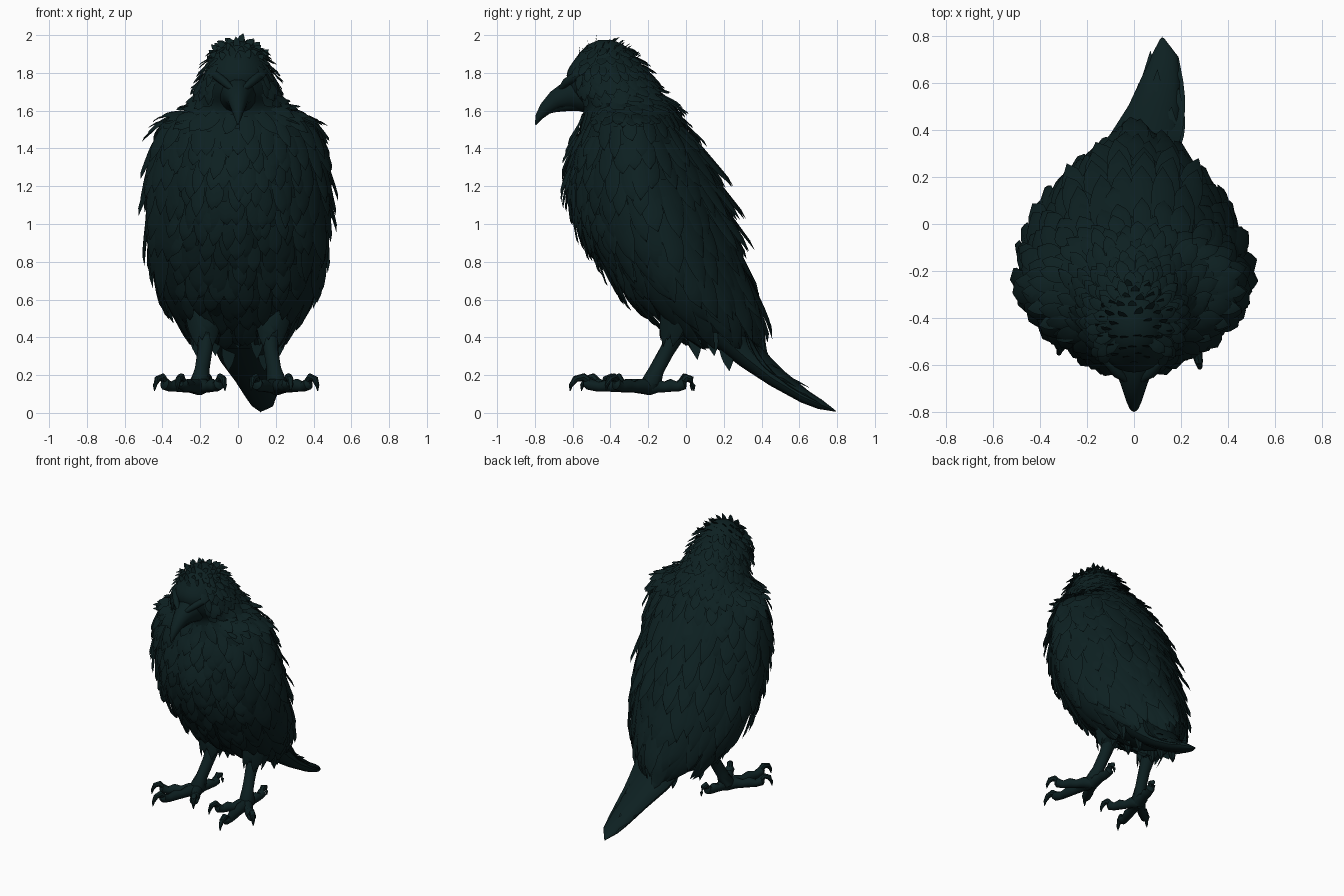
import bpy, bmesh, math, random
from mathutils import Vector
from mathutils.bvhtree import BVHTree

random.seed(4)
cube = bpy.data.objects.get("Cube")
if cube:
    bpy.data.objects.remove(cube, do_unlink=True)

plumage = bpy.data.materials.new("dark teal")
plumage.use_nodes = True
COLOR = (0.004, 0.0145, 0.0155, 1)
plumage.diffuse_color = COLOR
plumage.node_tree.nodes["Principled BSDF"].inputs["Base Color"].default_value = COLOR


def finish(name, bm, angle=40, normals=True):
    if normals:
        bmesh.ops.recalc_face_normals(bm, faces=bm.faces)
    mesh = bpy.data.meshes.new(name)
    bm.to_mesh(mesh)
    bm.free()
    mesh.materials.append(plumage)
    ob = bpy.data.objects.new(name, mesh)
    bpy.context.collection.objects.link(ob)
    bpy.ops.object.select_all(action='DESELECT')
    ob.select_set(True)
    bpy.context.view_layer.objects.active = ob
    bpy.ops.object.shade_smooth_by_angle(angle=math.radians(angle))


def loft(bm, rings):
    """Skin a list of closed rings and cap both ends."""
    rows = [[bm.verts.new(p) for p in ring] for ring in rings]
    n = len(rows[0])
    for a, b in zip(rows, rows[1:]):
        for i in range(n):
            bm.faces.new((a[i], a[(i + 1) % n], b[(i + 1) % n], b[i]))
    bm.faces.new(rows[0][::-1])
    bm.faces.new(rows[-1])


def tube(bm, path, radii, sides=10, flat=1.0):
    """Tapered tube along a path; flat scales its height."""
    pts = [Vector(p) for p in path]
    rings = []
    for i, p in enumerate(pts):
        d = (pts[min(i + 1, len(pts) - 1)] - pts[max(i - 1, 0)]).normalized()
        ref = Vector((0, 0, 1)) if abs(d.z) < 0.9 else Vector((0, -1, 0))
        side = d.cross(ref).normalized()
        up = side.cross(d)
        rings.append([p + radii[i] * (side * math.cos(t) + up * math.sin(t) * flat)
                      for t in (math.tau * k / sides for k in range(sides))])
    loft(bm, rings)


# Body: height, front y, back y, half width
SECTIONS = [(0.34, 0.10, 0.38, 0.08), (0.42, -0.04, 0.39, 0.22), (0.6, -0.29, 0.35, 0.37),
            (0.8, -0.45, 0.28, 0.44), (1.0, -0.57, 0.21, 0.465), (1.2, -0.62, 0.14, 0.465),
            (1.4, -0.6, 0.06, 0.45), (1.54, -0.55, -0.02, 0.4), (1.62, -0.55, -0.06, 0.26),
            (1.7, -0.61, -0.14, 0.21), (1.8, -0.63, -0.2, 0.18), (1.9, -0.57, -0.275, 0.13),
            (1.95, -0.52, -0.33, 0.085), (1.975, -0.46, -0.39, 0.025)]


def section(z):
    i = max(k for k in range(len(SECTIONS) - 1) if k == 0 or SECTIONS[k][0] <= z)
    p = [SECTIONS[min(max(i + k, 0), len(SECTIONS) - 1)] for k in (-1, 0, 1, 2)]
    t = (z - p[1][0]) / (p[2][0] - p[1][0])
    out = []
    for a, b, c, d in list(zip(*p))[1:]:
        m, n = (c - a) / 2, (d - b) / 2
        out.append(b + t * m + t * t * (3 * (c - b) - 2 * m - n) + t ** 3 * (2 * (b - c) + m + n))
    return out


def surface(z, a):
    """Point on the body; angle zero is the front. Breast and back narrow to soft wedges."""
    front, back, half = section(z)
    c = math.cos(a)
    torso = min(1, max(0, (1.64 - z) / 0.2))
    low = min(1, max(0, (1.1 - z) / 0.5))
    wedge = (0.24 + 0.16 * low) * max(0, -c) ** 1.5 + 0.22 * (1 - low) * max(0, c) ** 1.5
    return Vector((half * math.sin(a) * (1 - wedge * torso),
                   (front + back) / 2 - (back - front) / 2 * c, z))


LOW, HIGH = SECTIONS[0][0], SECTIONS[-1][0]
bm = bmesh.new()
loft(bm, [[surface(LOW + (HIGH - LOW) * r / 70, math.tau * k / 40) for k in range(40)]
          for r in range(71)])
bmesh.ops.recalc_face_normals(bm, faces=bm.faces)
tree = BVHTree.FromBMesh(bm)
finish("body", bm)


def feather(bm, point_at, width, rows=6):
    """Pointed vane with a raised shaft; point_at maps (along, across, lift)."""
    grid = []
    for r in range(rows + 1):
        t = r / rows
        w = width * (0.7 + 0.6 * t) * (1 - t ** 3) ** 0.8
        if r == rows:
            grid.append([bm.verts.new(point_at(1, 0, 0))] * 3)
        else:
            grid.append([bm.verts.new(point_at(t - 0.06 * abs(u), u * w, (1 - abs(u)) * width * 0.2))
                         for u in (-1, 0, 1)])
    for a, b in zip(grid, grid[1:]):
        for i in (0, 1):
            corners = list(dict.fromkeys((a[i], b[i], b[i + 1], a[i + 1])))
            bm.faces.new(corners)


def body_feather(bm, z, a, length, width, lift, follow=0.75, sweep=0.0):
    base = surface(z, a)
    normal = tree.find_nearest(base)[1]
    d = surface(z - 0.03, a) - surface(min(z + 0.03, HIGH), a)
    d = (d - normal * d.dot(normal)).normalized()
    side = d.cross(normal).normalized()
    d = (d + side * sweep).normalized()
    side = d.cross(normal).normalized()

    def at(t, across, rise):
        p = base + d * length * t + side * across
        hit, n, _, _ = tree.find_nearest(p)
        return p.lerp(hit, follow) + n * (0.003 + lift * t + rise)
    feather(bm, at, width)


def cover(name, low, high, step, start, end, length, width, lift, follow=0.75):
    """Shingle the body with staggered feather rows between two angles (both sides)."""
    bm = bmesh.new()
    z, row = low, 0
    while z < high:
        f, b, h = section(z)
        mean = (h + (b - f) / 2) / 2
        k = (z - low) / (high - low)
        w, l = width[0] + (width[1] - width[0]) * k, length[0] + (length[1] - length[0]) * k
        count = max(2, int(mean * (end - start) / (w * 1.5)))
        for i in range(count):
            a = start + (end - start) * (i + (0.5 if row % 2 else 0.1)) / count
            for s in (-1, 1):
                body_feather(bm, z + random.uniform(-0.3, 0.3) * step, s * (a + random.uniform(-0.04, 0.04)),
                             l * random.uniform(0.8, 1.2), w * random.uniform(0.85, 1.1),
                             lift * random.uniform(0.5, 1.5), follow, random.uniform(-0.15, 0.15))
        z += step
        row += 1
    finish(name, bm, 50, False)


cover("breast_feathers", 0.46, 1.58, 0.085, 0, 0.95, (0.17, 0.14), (0.045, 0.042), 0.03)
cover("flight_feathers", 0.62, 1.1, 0.12, 0.95, math.pi, (0.36, 0.34), (0.062, 0.06), 0.04, 0.8)
cover("wing_coverts", 1.08, 1.58, 0.09, 0.9, math.pi, (0.29, 0.15), (0.062, 0.045), 0.04, 0.8)
cover("neck_feathers", 1.58, 1.76, 0.05, 0.7, math.pi, (0.11, 0.09), (0.036, 0.03), 0.03)
cover("crown_feathers", 1.76, 1.93, 0.04, 0.75, math.pi, (0.08, 0.065), (0.028, 0.024), 0.03, 0.65)

# Loose tips: ragged back plumes, shoulder tufts and raised crest
bm = bmesh.new()
for z in (1.46, 1.3, 1.14):
    for a in (-0.6, -0.35, -0.1, 0.15, 0.4, 0.65):
        body_feather(bm, z, math.pi + a, 0.33, 0.055, random.uniform(0.06, 0.11), 0.45)
finish("back_plumes", bm, 50, False)
bm = bmesh.new()
for s in (-1, 1):
    for a in (0.8, 1.05, 1.3, 1.55, 1.8):
        root = surface(1.56, s * a) * 0.97 + Vector((0, 0, 0.05))
        out = Vector((s * 0.12 * math.sin(a), -0.06 * math.cos(a), random.uniform(-0.07, -0.01)))
        across = Vector((-out.y, out.x, 0)).normalized()
        feather(bm, lambda t, c, r: root + out * t + across * c + Vector((0, 0, r)), 0.035)
finish("shoulder_tufts", bm, 50, False)
bm = bmesh.new()
for i in range(44):
    a = math.tau * i * 0.382
    base = surface(1.87 + 0.1 * i / 44, a)
    out = Vector((math.sin(a) * 0.6, 0.35 - 0.3 * math.cos(a), 0.45)).normalized()
    side = out.cross(Vector((0, -1, 0.3))).normalized()
    size = random.uniform(0.045, 0.07)
    feather(bm, lambda t, c, r: base + out * (t * size - 0.02) + side * c, 0.02, 4)
finish("crest", bm, 50, False)

# Tail: tapered core with layered long feathers swept to the left
bm = bmesh.new()
tube(bm, [(0.03, 0.2, 0.42), (0.05, 0.34, 0.3), (0.09, 0.48, 0.185), (0.12, 0.63, 0.085),
          (0.13, 0.71, 0.045), (0.12, 0.79, 0.01)], (0.19, 0.16, 0.115, 0.08, 0.06, 0.008), 14, 0.45)
finish("tail_core", bm)
bm = bmesh.new()
TIPS = [(0.12, 0.8, 0), (0.19, 0.71, 0.05), (0.07, 0.74, 0.04), (0.19, 0.58, 0.14),
        (0.02, 0.6, 0.13), (0.1, 0.66, 0.13), (0.16, 0.5, 0.23), (-0.03, 0.48, 0.21)]
for k, tip in enumerate(TIPS):
    tip = Vector(tip)
    root = Vector((tip.x * 0.7, 0.3, 0.48))
    sag = Vector((0, -0.05, -0.05))
    feather(bm, lambda t, c, r: root.lerp(tip, t) + sag * math.sin(math.pi * t)
            + Vector((c, 0, r + 0.004 * k * (1 - t))), 0.06, 8)
finish("tail_feathers", bm, 50, False)

# Ragged under-tail and vent tufts
bm = bmesh.new()
for x, y, z, drop in ((-0.12, 0.02, 0.5, 0.2), (0.1, 0.03, 0.5, 0.22), (0, 0.0, 0.5, 0.16),
                      (-0.05, 0.2, 0.42, 0.2), (0.14, 0.2, 0.42, 0.2), (0.22, 0.12, 0.5, 0.2),
                      (-0.22, 0.12, 0.5, 0.2)):
    for turn in (0, math.pi / 2):
        feather(bm, lambda t, c, r: Vector((x + c * math.cos(turn), y + 0.03 * t + c * math.sin(turn),
                                            z - drop * t)), 0.04)
finish("vent_tufts", bm, 50, False)

# Beak with hooked tip and lower mandible
bm = bmesh.new()
tube(bm, [(0, -0.52, 1.69), (0, -0.62, 1.685), (0, -0.69, 1.655), (0, -0.745, 1.61), (0, -0.78, 1.565),
          (0, -0.797, 1.525)], (0.11, 0.08, 0.054, 0.036, 0.02, 0.003), 14)
finish("upper_beak", bm)
bm = bmesh.new()
tube(bm, [(0, -0.52, 1.64), (0, -0.62, 1.625), (0, -0.69, 1.61), (0, -0.745, 1.585)],
     (0.07, 0.045, 0.03, 0.008), 12, 0.6)
finish("lower_beak", bm)

# Brows, eyes, legs and feet; toe ends as (x, y) per side
TOES = {-1: [(-0.32, -0.55), (-0.44, -0.39), (-0.07, -0.43), (-0.15, 0.03)],
        1: [(0.28, -0.61), (0.42, -0.42), (0.07, -0.44), (0.21, 0.04)]}
for s, side in ((1, "left"), (-1, "right")):
    bm = bmesh.new()
    tube(bm, [(s * 0.02, -0.67, 1.705), (s * 0.07, -0.635, 1.75), (s * 0.12, -0.57, 1.79),
              (s * 0.165, -0.48, 1.82)], (0.012, 0.022, 0.024, 0.008))
    finish(side + "_brow", bm)
    bm = bmesh.new()
    bmesh.ops.create_uvsphere(bm, u_segments=12, v_segments=8, radius=0.022)
    bmesh.ops.translate(bm, verts=bm.verts, vec=(s * 0.125, -0.55, 1.745))
    finish(side + "_eye", bm)

    bm = bmesh.new()
    tube(bm, [(s * 0.2, 0.05, 0.62), (s * 0.19, -0.02, 0.5), (s * 0.175, -0.06, 0.42), (s * 0.17, -0.08, 0.36)],
         (0.14, 0.11, 0.06, 0.02), 12)
    for i in range(14):
        a = math.tau * i / 14
        out = Vector((math.cos(a), math.sin(a), 0))
        across = Vector((-math.sin(a), math.cos(a), 0))
        root = Vector((s * 0.19, -0.02, 0.55)) + out * 0.11
        tip = Vector((s * 0.175, -0.07, 0.35 + 0.035 * (i % 3))) + out * 0.065
        feather(bm, lambda t, c, r: root.lerp(tip, t) + across * c + out * r, 0.04)
    finish(side + "_thigh", bm)

    ankle = Vector((s * 0.205, -0.185, 0.155))
    bm = bmesh.new()
    tube(bm, [(s * 0.17, -0.05, 0.42), (s * 0.175, -0.1, 0.33), (s * 0.19, -0.155, 0.23), ankle,
              (s * 0.205, -0.205, 0.115)], (0.05, 0.04, 0.04, 0.055, 0.035))
    finish(side + "_leg", bm)
    bm = bmesh.new()
    claws = bmesh.new()
    for x, y in TOES[s]:
        end = Vector((x, y, 0.14))
        start = ankle + Vector((0, -0.01, -0.02))
        knuckles = [start.lerp(end, t) + Vector((0, 0, h)) for t, h in
                    ((0, 0), (0.2, 0.008), (0.35, 0), (0.5, 0.008), (0.65, 0), (0.78, 0.015), (0.84, 0.015))]
        tube(bm, knuckles, (0.042, 0.038, 0.029, 0.035, 0.027, 0.032, 0.012))
        tube(claws, [start.lerp(end, t) + Vector((0, 0, h)) for t, h in
                     ((0.72, 0.015), (0.84, 0.05), (0.94, 0.04), (1, 0.005), (1.01, -0.025))],
             (0.018, 0.022, 0.018, 0.011, 0.002), 8)
    finish(side + "_toes", bm)
    finish(side + "_claws", claws)
